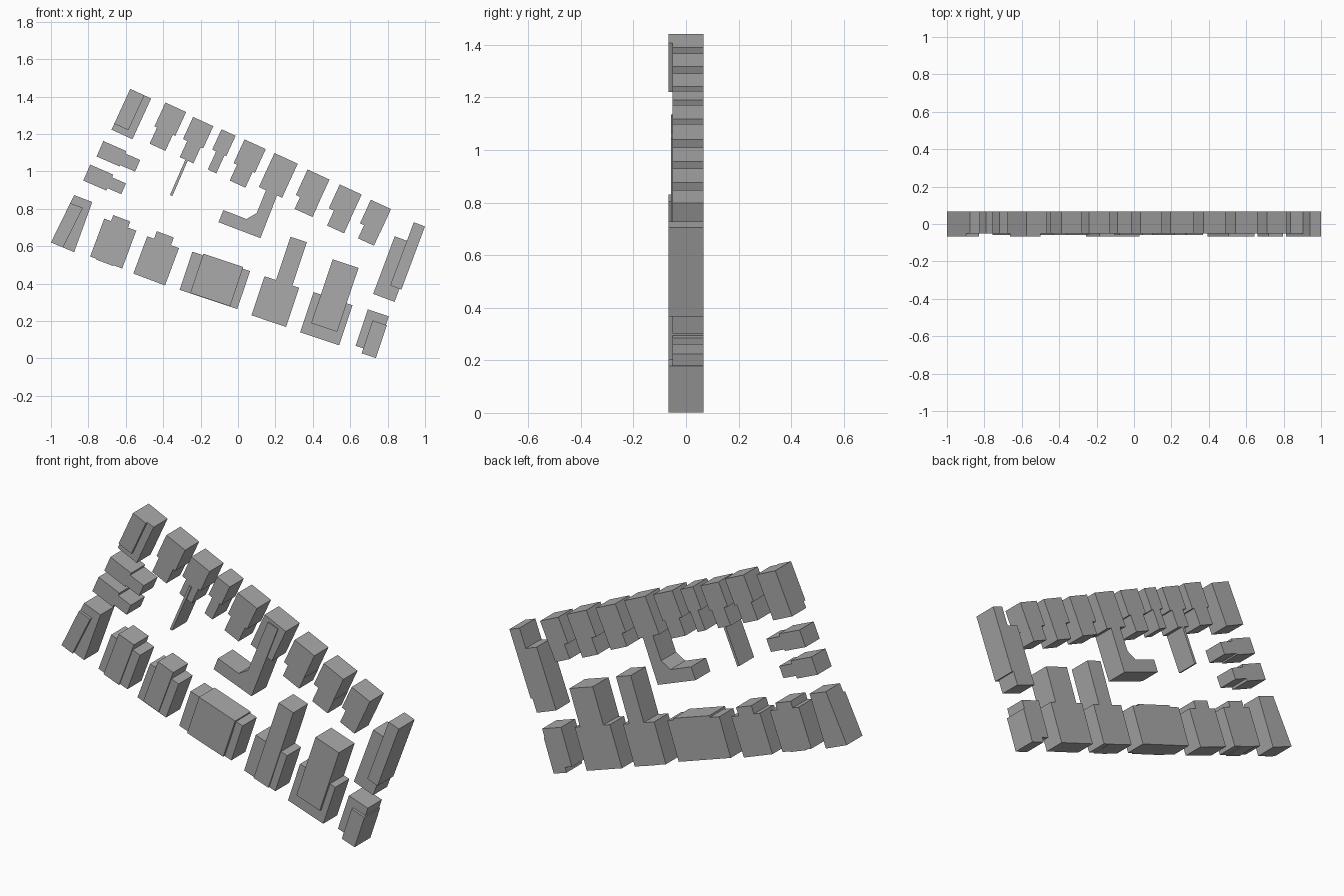
import bpy
import bmesh
from math import sin, cos, radians

default_cube = bpy.data.objects.get("Cube")
if default_cube:
    bpy.data.objects.remove(default_cube, do_unlink=True)

# One plain grey for every building
grey = bpy.data.materials.new("plain_grey")
grey.use_nodes = True
shade = (.4, .4, .4, 1)
grey.diffuse_color = shade
grey.node_tree.nodes["Principled BSDF"].inputs["Base Color"].default_value = shade

# Depth levels: common ground plane, low roofs and high roofs
GROUND = .067
LOW_ROOF = -.052
MID_ROOF = -.058
HIGH_ROOF = -.066

# Directions of the street sides, in degrees
NORTH_ANGLE = -24.7
WEST_ANGLE = -23.5
EAST_ANGLE = -20.5
SOUTH_ANGLE = -18.5


def prism(name, outline, roof=LOW_ROOF):
    """Extrude an x, z outline from the ground plane to a roof level."""
    bm = bmesh.new()
    base = bm.faces.new([bm.verts.new((x, GROUND, z)) for x, z in outline])
    extruded = bmesh.ops.extrude_face_region(bm, geom=[base], use_keep_orig=True)
    for item in extruded["geom"]:
        if isinstance(item, bmesh.types.BMVert):
            item.co.y = roof
    bmesh.ops.recalc_face_normals(bm, faces=bm.faces[:])
    mesh = bpy.data.meshes.new(name)
    bm.to_mesh(mesh)
    bm.free()
    mesh.materials.append(grey)
    building = bpy.data.objects.new(name, mesh)
    bpy.context.collection.objects.link(building)
    return building


def place(corner, angle, local_points):
    """Turn (along street, away from street) points into x, z points."""
    c, s = cos(radians(angle)), sin(radians(angle))
    return [(corner[0] + u * c + v * s, corner[1] + u * s - v * c)
            for u, v in local_points]


def block(name, corner, width, depth, angle, roof=LOW_ROOF):
    rectangle = [(0, 0), (width, 0), (width, depth), (0, depth)]
    return prism(name, place(corner, angle, rectangle), roof)


def row_house(name, corner, width, depth, inset, wing, full_depth):
    """House with a narrower rear wing in one T-shaped outline."""
    outline = [(0, 0), (width, 0), (width, depth), (inset + wing, depth),
               (inset + wing, full_depth), (inset, full_depth),
               (inset, depth), (0, depth)]
    return prism(name, place(corner, NORTH_ANGLE, outline))


# North row: corner house with a raised part
block("north_corner_base", (-.576, 1.441), .123, .24, NORTH_ANGLE)
block("north_corner_raised", (-.576, 1.441), .083, .205, NORTH_ANGLE, HIGH_ROOF)

# North row: houses with rear wings
row_house("north_house_first", (-.388, 1.368), .122, .14, .015, .093, .235)
row_house("north_house_second", (-.24, 1.291), .119, .13, .025, .08, .225)
row_house("north_house_third", (-.088, 1.225), .083, .12, .023, .05, .226)
row_house("north_house_fourth", (.035, 1.171), .125, .14, .02, .092, .233)
row_house("north_house_sixth", (.372, 1.01), .129, .15, .025, .105, .22)
row_house("north_house_seventh", (.544, .93), .129, .14, .03, .1, .228)
row_house("north_house_eighth", (.71, .848), .119, .138, .024, .094, .216)

# North row: house with a long hooked rear wing
block("north_house_fifth", (.195, 1.098), .137, .2, NORTH_ANGLE)
prism("hooked_wing", [(.217, 1.066), (.276, 1.044), (.12, .643), (-.104, .728),
                      (-.078, .793), (.045, .745), (.1, .777)], MID_ROOF)

# Thin garden wall
block("garden_wall", (-.25, 1.135), .014, .285, WEST_ANGLE, MID_ROOF)

# West side: two small houses, each with a side wing
block("west_upper_house", (-.72, 1.162), .134, .09, WEST_ANGLE)
block("west_upper_wing", (-.613, 1.1), .098, .068, WEST_ANGLE)
block("west_lower_house", (-.79, 1.036), .134, .093, WEST_ANGLE)
block("west_lower_wing", (-.678, .97), .086, .063, WEST_ANGLE)

# West corner building, slightly tapered
prism("west_corner_base",
      [(-.876, .873), (-.779, .836), (-.876, .568), (-1, .62)])
prism("west_corner_raised",
      [(-.897, .83), (-.83, .805), (-.935, .593), (-1, .62)], HIGH_ROOF)

# South row: two houses with a raised middle
block("south_house_first_base", (-.715, .747), .183, .216, EAST_ANGLE)
block("south_house_first_middle", (-.667, .766), .097, .255, EAST_ANGLE, MID_ROOF)
block("south_house_second_base", (-.485, .653), .181, .213, EAST_ANGLE)
block("south_house_second_middle", (-.434, .68), .097, .25, EAST_ANGLE, MID_ROOF)

# South row: long building with a raised middle
block("south_long_base", (-.244, .57), .325, .214, SOUTH_ANGLE)
block("south_long_middle", (-.185, .56), .225, .222, SOUTH_ANGLE, HIGH_ROOF)

# South row: two buildings with deep raised halls
block("south_narrow_base", (.142, .439), .195, .22, SOUTH_ANGLE)
block("south_narrow_hall", (.281, .65), .092, .465, SOUTH_ANGLE, MID_ROOF)
block("south_wide_base", (.404, .354), .22, .226, SOUTH_ANGLE)
block("south_wide_hall", (.506, .53), .146, .36, SOUTH_ANGLE, HIGH_ROOF)

# South east corner building
block("south_corner_base", (.694, .262), .118, .205, SOUTH_ANGLE)
block("south_corner_raised", (.72, .203), .08, .185, SOUTH_ANGLE, HIGH_ROOF)

# East side: long building with a raised outer strip
block("east_base", (.838, .653), .122, .329, EAST_ANGLE)
block("east_raised", (.94, .728), .064, .361, EAST_ANGLE, -GROUND)
